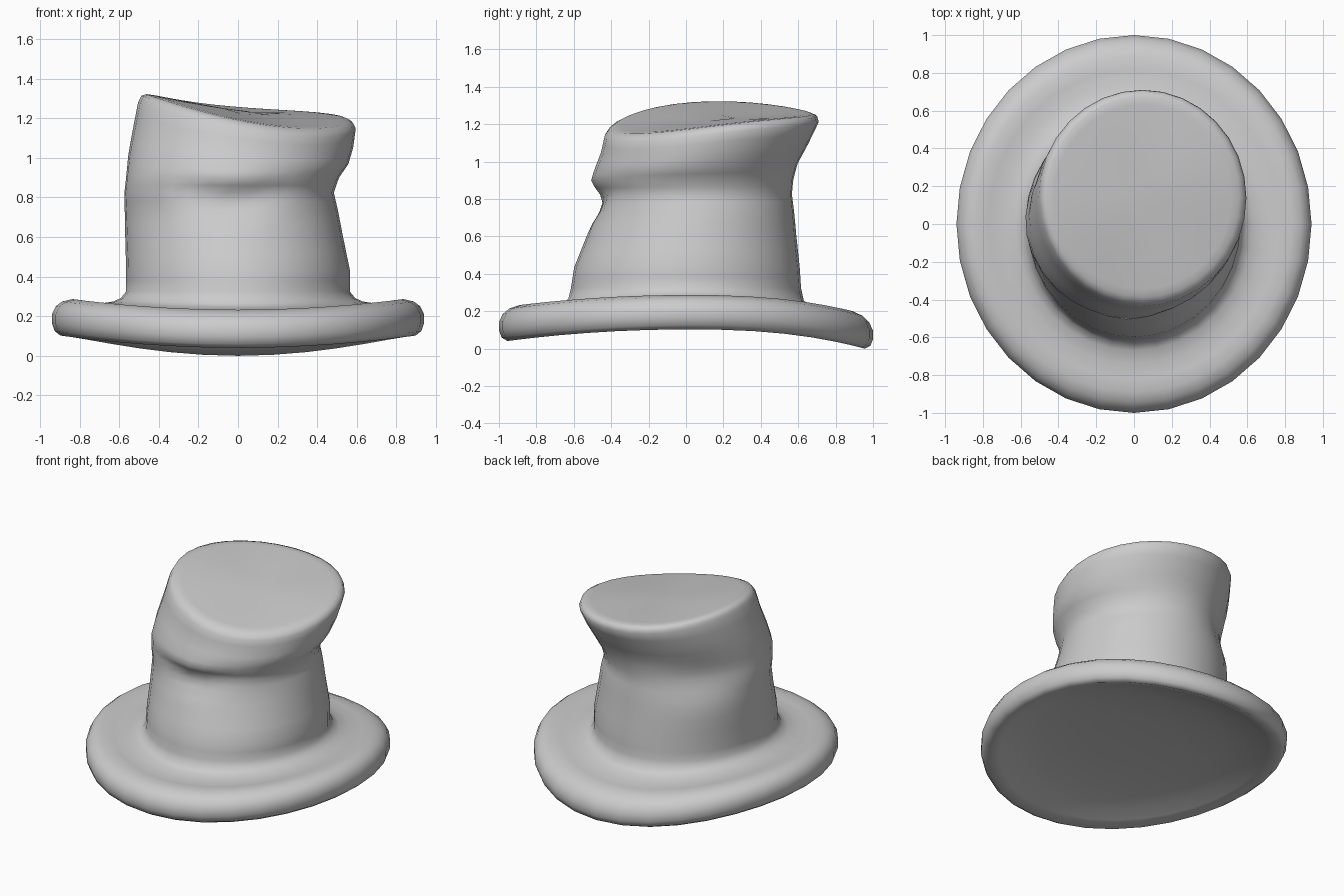
import bpy, bmesh
from math import sin, cos, pi, exp

if "Cube" in bpy.data.objects:
    bpy.data.objects.remove(bpy.data.objects["Cube"])

SEG = 32

# Brim profile: (fraction of brim radius, height at the sides), underside to crown base
BRIM = [(0.3, 0.185), (0.6, 0.18), (0.78, 0.16), (0.88, 0.135), (0.955, 0.118), (0.985, 0.14),
        (1.0, 0.18), (1.0, 0.225), (0.98, 0.265), (0.945, 0.29), (0.89, 0.302),
        (0.82, 0.29), (0.74, 0.28), (0.67, 0.29), (0.63, 0.307)]

# Crown rings: z, centre x, centre y, radius x, radius y, amount of top tilt
CROWN = [(0.34, 0.0, 0.0, 0.565, 0.615, 0), (0.45, 0.0, 0.005, 0.565, 0.603, 0),
         (0.62, -0.02, 0.03, 0.55, 0.56, 0), (0.75, -0.035, 0.047, 0.54, 0.533, 0),
         (0.84, -0.048, 0.042, 0.532, 0.53, 0), (0.92, -0.03, 0.035, 0.54, 0.545, 0.1),
         (1.0, 0.0, 0.057, 0.558, 0.543, 0.3), (1.1, 0.025, 0.1, 0.557, 0.555, 0.65),
         (1.21, 0.045, 0.138, 0.55, 0.572, 0.95), (1.24, 0.047, 0.144, 0.535, 0.557, 1)]
CAP = [(0.51, 1.252), (0.47, 1.253), (0.3, 1.248), (0.12, 1.246)]


def brim_point(f, z, a):
    x, y = 0.94 * f * cos(a), f * sin(a)
    droop = 0.068 * y ** 2 if y < 0 else 0.115 * y ** 2.5
    return (x, y, z - droop)


def crown_point(row, a):
    z, cx, cy, rx, ry, tilt = row
    c, s = cos(a), sin(a)
    # pinch at the back left, under the overhanging top
    k = 1 - 0.09 * exp(-((z - 0.88) / 0.14) ** 2) * exp(-((a - 2.36) / 0.55) ** 2)
    x, y = cx + rx * c * k, cy + ry * s * k
    z += tilt * (-0.07 * c + 0.038 * s + 0.02 * cos(2 * a) + 0.015 * sin(2 * a))
    # sagging V-shaped fold across the front
    if s < 0:
        crease = 0.78 + 0.35 * abs(x + 0.02)
        width = 0.08 if z > crease else 0.075
        y += 0.042 * exp(-((z - crease) / width) ** 2) * exp(-((x + 0.03) / 0.28) ** 2)
    return (x, y, z)


def refine(rows, n):
    out = []
    for a, b in zip(rows, rows[1:]):
        out += [tuple(p + (q - p) * i / n for p, q in zip(a, b)) for i in range(n)]
    return out + [rows[-1]]


angles = [2 * pi * i / SEG for i in range(SEG)]
rings = [[brim_point(f, z, a) for a in angles] for f, z in BRIM]
rings += [[crown_point(r, a) for a in angles] for r in refine(CROWN, 2)]
rings += [[crown_point((z, 0.047, 0.144, r, r * 1.04, r / 0.535), a) for a in angles]
          for r, z in CAP]

# Skin the rings into one seamless hat
bm = bmesh.new()
loops = [[bm.verts.new(p) for p in ring] for ring in rings]
for lo, hi in zip(loops, loops[1:]):
    for i in range(SEG):
        j = (i + 1) % SEG
        bm.faces.new((lo[i], lo[j], hi[j], hi[i]))
bm.faces.new(loops[0][::-1])
bm.faces.new(loops[-1])
bmesh.ops.recalc_face_normals(bm, faces=bm.faces)
for f in bm.faces:
    f.smooth = True
low = min(v.co.z for v in bm.verts)
bmesh.ops.translate(bm, verts=bm.verts, vec=(0, 0, -low))

mesh = bpy.data.meshes.new("crumpled_hat")
bm.to_mesh(mesh)
bm.free()
hat = bpy.data.objects.new("crumpled_hat", mesh)
bpy.context.collection.objects.link(hat)
